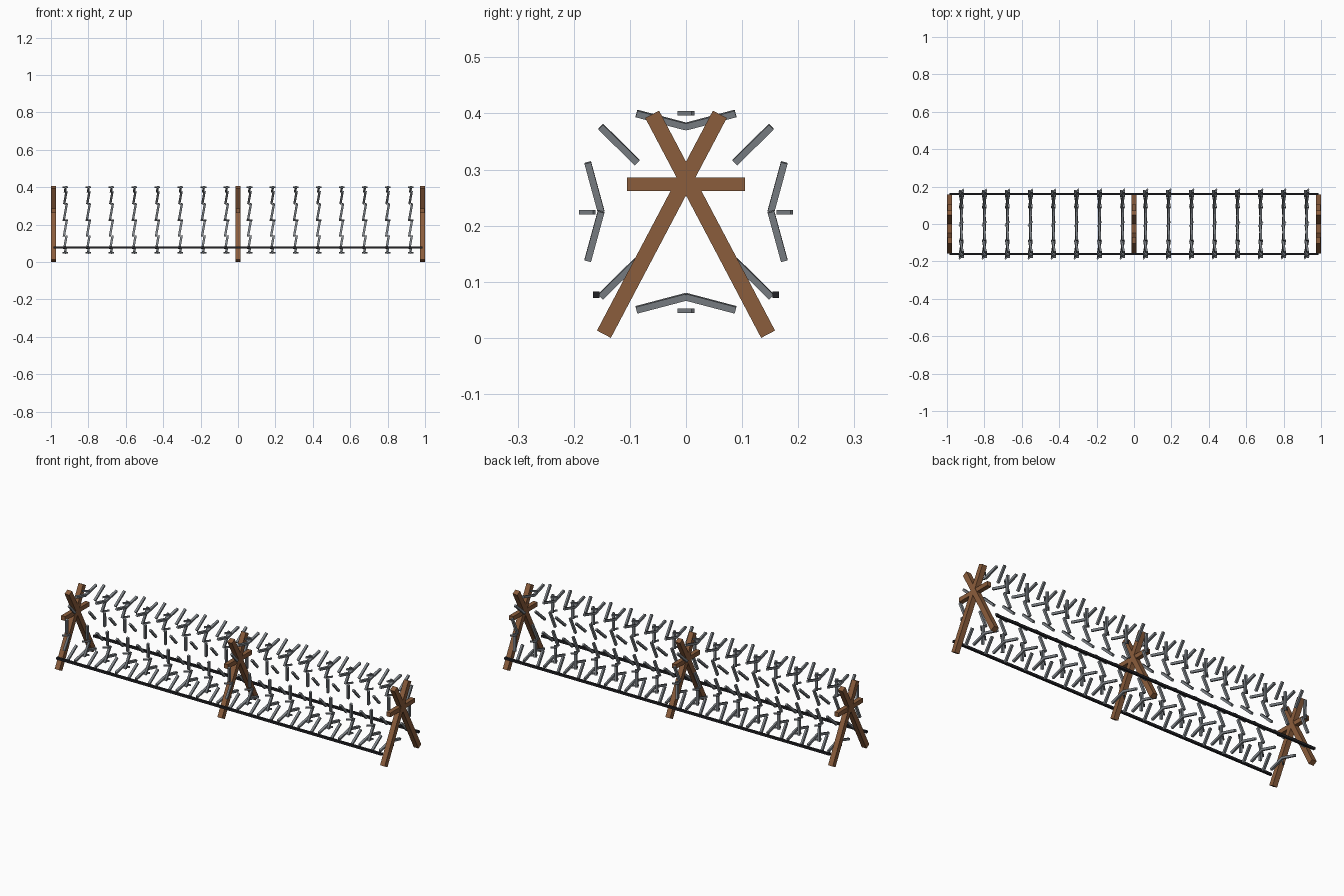
import bpy, bmesh
from math import radians, sin, cos
from mathutils import Matrix, Vector

if "Cube" in bpy.data.objects:
    bpy.data.objects.remove(bpy.data.objects["Cube"])


def material(name, rgb):
    m = bpy.data.materials.new(name)
    m.diffuse_color = (*rgb, 1)
    m.use_nodes = True
    m.node_tree.nodes["Principled BSDF"].inputs["Base Color"].default_value = m.diffuse_color
    return m


WOOD = material("wood", (0.26, 0.11, 0.045))
STEEL = material("steel", (0.22, 0.24, 0.26))
DARK = material("dark_rail", (0.015, 0.015, 0.018))


def add_box(bm, size, loc, rot=Matrix()):
    mat = Matrix.Translation(Vector(loc)) @ rot @ Matrix.Diagonal((*size, 1))
    bmesh.ops.create_cube(bm, size=1, matrix=mat)


def finish(bm, name, mat):
    me = bpy.data.meshes.new(name)
    bm.to_mesh(me)
    bm.free()
    me.materials.append(mat)
    ob = bpy.data.objects.new(name, me)
    bpy.context.collection.objects.link(ob)
    return ob


# Crossed wooden trestles with a horizontal brace
for name, x in (("left", -0.986), ("middle", 0), ("right", 0.986)):
    bm = bmesh.new()
    for s in (-1, 1):
        add_box(bm, (0.028, 0.028, 0.443), (x, s * 0.043, 0.2025),
                Matrix.Rotation(radians(s * 27.8), 4, 'X'))
    add_box(bm, (0.024, 0.21, 0.024), (x, 0, 0.274))
    finish(bm, name + "_trestle", WOOD)

# Long lower rails
for name, y in (("front", -0.16), ("back", 0.16)):
    bm = bmesh.new()
    add_box(bm, (1.972, 0.012, 0.012), (0, y, 0.077))
    finish(bm, name + "_rail", DARK)

# Wire loops: twelve leaning pieces and four barbs each
CZ = 0.225
TILT = Matrix.Rotation(0.18, 4, 'Y')
for i in range(16):
    x = -0.923 + i * 1.846 / 15
    bm = bmesh.new()
    for k in range(12):
        a = radians(15 + 30 * k)
        add_box(bm, (0.012, 0.012, 0.092),
                (x, 0.169 * cos(a), CZ + 0.169 * sin(a)),
                TILT @ Matrix.Rotation(-a, 4, 'X'))
    for k in range(4):
        a = radians(90 * k)
        add_box(bm, (0.035, 0.007, 0.008),
                (x, 0.176 * cos(a), CZ - 0.001 + 0.176 * sin(a)),
                Matrix.Rotation(radians(45), 4, 'Z'))
    finish(bm, f"wire_loop_{i + 1}", STEEL)
